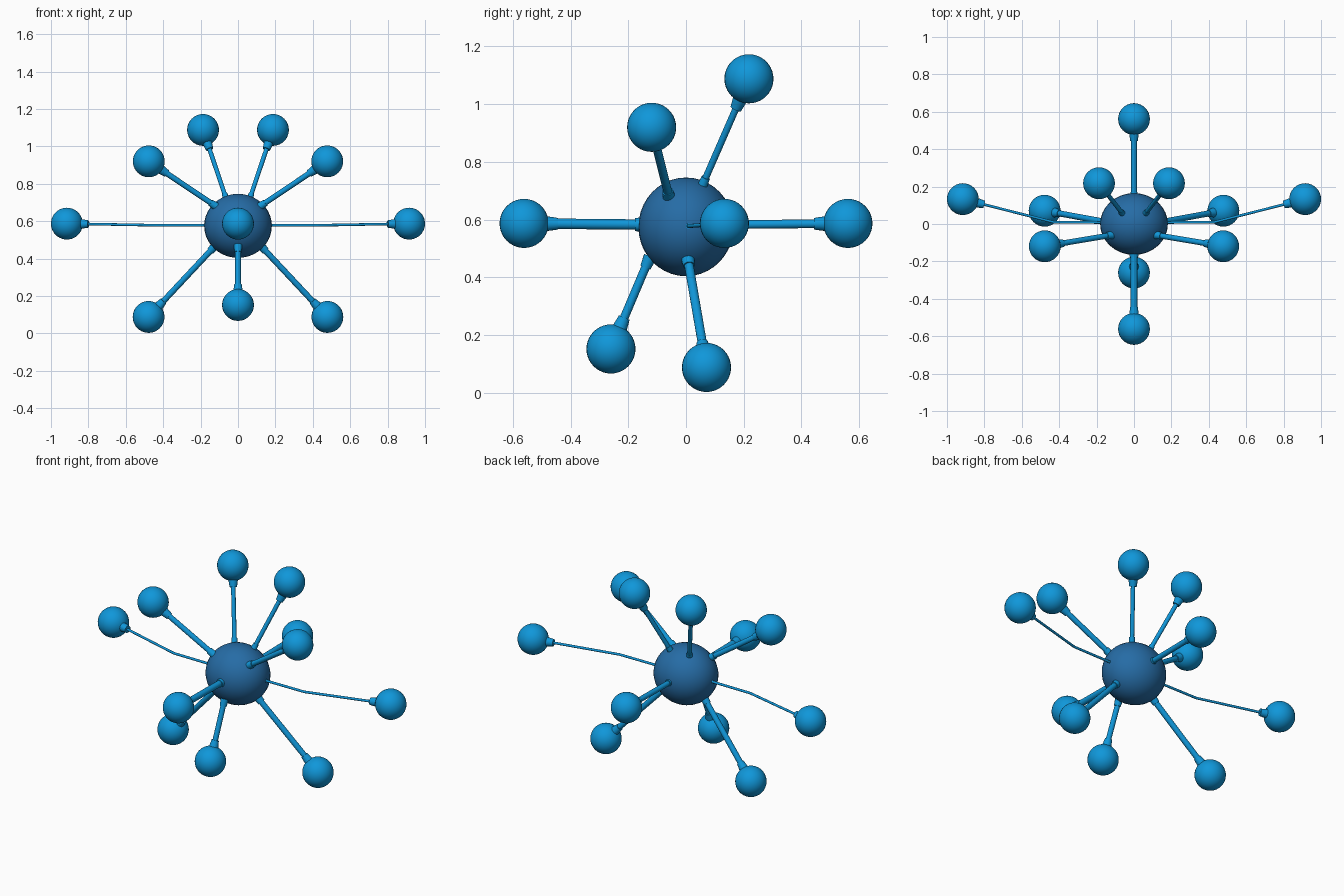
import bpy
import math
from mathutils import Vector

default = bpy.data.objects.get("Cube")
if default:
    bpy.data.objects.remove(default, do_unlink=True)


def make_material(name, rgb):
    mat = bpy.data.materials.new(name)
    mat.use_nodes = True
    mat.diffuse_color = (*rgb, 1)
    mat.node_tree.nodes["Principled BSDF"].inputs["Base Color"].default_value = (*rgb, 1)
    return mat


bright_blue = make_material("bright_blue", (0.005, 0.31, 0.70))
deep_blue = make_material("deep_blue", (0.019, 0.15, 0.38))


def finish(name, mat):
    obj = bpy.context.object
    obj.name = name
    obj.data.materials.append(mat)
    bpy.ops.object.shade_smooth_by_angle(angle=math.radians(40))
    return obj


def sphere(name, centre, radius, mat):
    bpy.ops.mesh.primitive_uv_sphere_add(segments=32, ring_count=20, radius=radius, location=centre)
    return finish(name, mat)


def taper(name, start, end, r_start, r_end):
    """Round bar between two points."""
    axis = end - start
    bpy.ops.mesh.primitive_cone_add(vertices=16, radius1=r_start, radius2=r_end,
                                    depth=axis.length, location=(start + end) / 2,
                                    rotation=axis.to_track_quat("Z", "Y").to_euler())
    return finish(name, bright_blue)


BALL_R = 0.085


def spoke(name, path, radius):
    """Rod along a path from the core, a collar at each end and a ball at the tip."""
    points = [Vector(p) for p in path]
    for i, (a, b) in enumerate(zip(points, points[1:])):
        taper(f"{name}_rod_{i + 1}", a, b, radius, radius)
        if i:
            sphere(f"{name}_bend", a, radius, bright_blue)
    root = (points[1] - points[0]).normalized()
    taper(f"{name}_core_collar", points[0] - root * 0.03, points[0] + root * 0.012,
          radius * 1.5, radius * 1.25)
    tip = (points[-2] - points[-1]).normalized()
    taper(f"{name}_ball_collar", points[-1] + tip * 0.07, points[-1] + tip * 0.118,
          0.027, 0.02)
    sphere(f"{name}_ball", points[-1], BALL_R, bright_blue)


# Central core, slightly wider than deep
core = sphere("core", (0, 0, 0.575), 1, deep_blue)
core.scale = (0.181, 0.165, 0.171)

# Paired spokes, given for the left side and mirrored to the right
pairs = {
    "upper_back": ([(0.068, 0.064, 0.735), (0.187, 0.218, 1.088)], 0.012),
    "upper_front": ([(0.137, -0.062, 0.692), (0.477, -0.119, 0.92)], 0.015),
    "side": ([(0.17, 0.008, 0.578), (0.43, 0.01, 0.578), (0.915, 0.133, 0.587)], 0.007),
    "lower": ([(0.14, 0.009, 0.449), (0.478, 0.071, 0.088)], 0.016),
}
for name, (path, radius) in pairs.items():
    for side, sign in (("left", 1), ("right", -1)):
        spoke(f"{side}_{name}", [(sign * x, y, z) for x, y, z in path], radius)

# Spokes on the centre plane
spoke("front", [(0, -0.165, 0.583), (0, -0.561, 0.587)], 0.018)
spoke("back", [(0, 0.16, 0.583), (0, 0.561, 0.587)], 0.015)
spoke("lower_front", [(0, -0.136, 0.445), (0, -0.26, 0.152)], 0.015)
